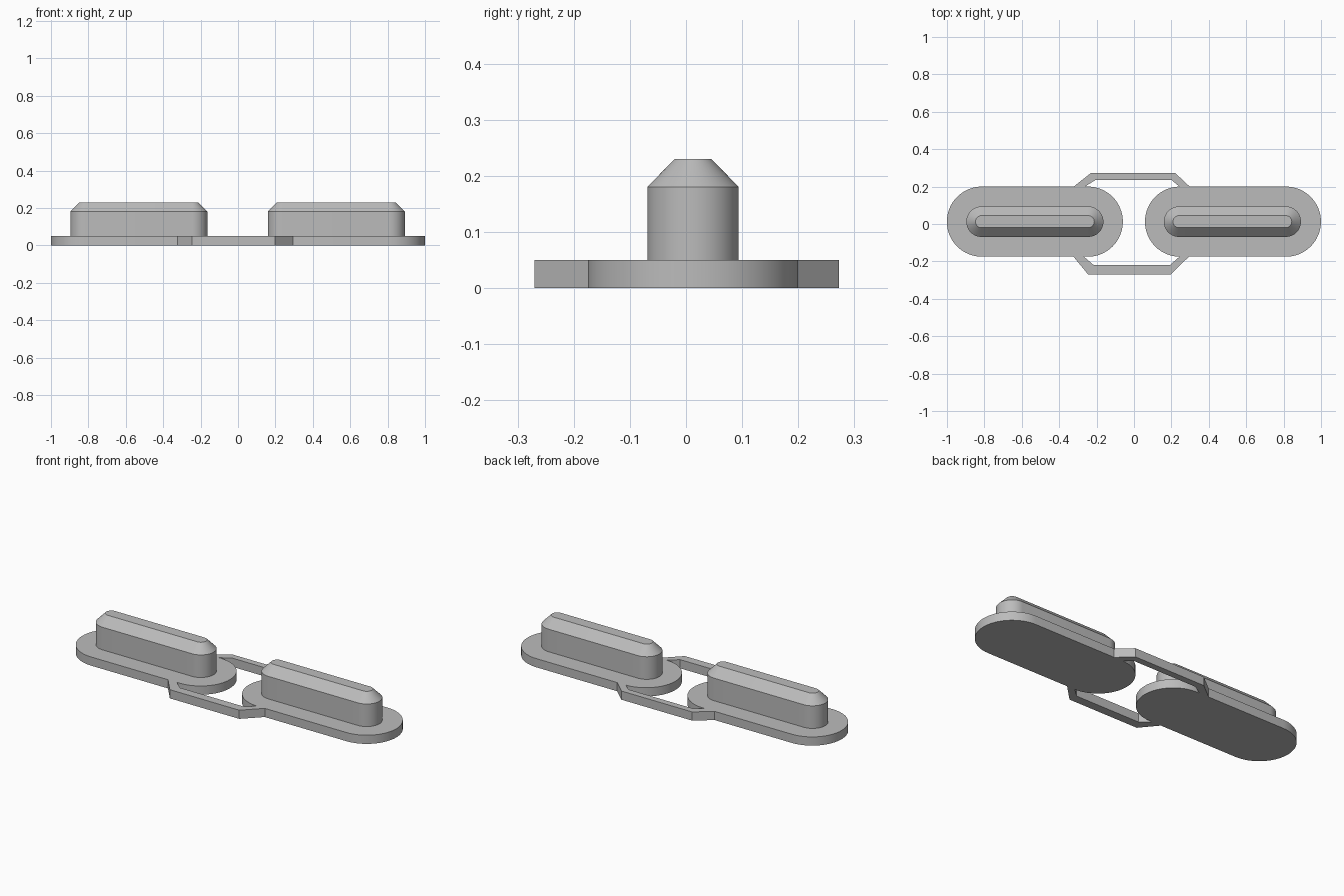
import bpy, bmesh
from math import pi, cos, sin

cube = bpy.data.objects.get("Cube")
if cube:
    bpy.data.objects.remove(cube, do_unlink=True)

grey = bpy.data.materials.new("plain grey")
grey.use_nodes = True
colour = (0.5, 0.5, 0.5, 1)
grey.diffuse_color = colour
grey.node_tree.nodes["Principled BSDF"].inputs["Base Color"].default_value = colour

MID_Y = 0.0125
THICK = 0.05
ARC_STEPS = 32


def slot_outline(x, half, r):
    """Rounded slot centred on x, with semicircular ends."""
    pts = []
    for end, start in ((half, -pi / 2), (-half, pi / 2)):
        for i in range(ARC_STEPS + 1):
            a = start + pi * i / ARC_STEPS
            pts.append((x + end + r * cos(a), MID_Y + r * sin(a)))
    return pts


def loft(name, layers):
    """Closed solid through matching outlines given as (z, points)."""
    bm = bmesh.new()
    rings = [[bm.verts.new((x, y, z)) for x, y in pts] for z, pts in layers]
    for low, high in zip(rings, rings[1:]):
        n = len(low)
        for i in range(n):
            j = (i + 1) % n
            bm.faces.new((low[i], low[j], high[j], high[i]))
    bm.faces.new(rings[0][::-1])
    bm.faces.new(rings[-1])
    bmesh.ops.recalc_face_normals(bm, faces=bm.faces)
    mesh = bpy.data.meshes.new(name)
    bm.to_mesh(mesh)
    bm.free()
    mesh.materials.append(grey)
    obj = bpy.data.objects.new(name, mesh)
    bpy.context.collection.objects.link(obj)
    bpy.ops.object.select_all(action='DESELECT')
    obj.select_set(True)
    bpy.context.view_layer.objects.active = obj
    bpy.ops.object.shade_smooth_by_angle(angle=pi / 9)


# Two flanged buttons, each a flat base with a chamfered raised key
for side, base_x, key_x in (("right", -0.53, -0.53), ("left", 0.529, 0.526)):
    flange = slot_outline(base_x, 0.283, 0.1875)
    loft(side + "_base", [(0, flange), (THICK, flange)])
    wall = slot_outline(key_x, 0.285, 0.0815)
    crest = slot_outline(key_x, 0.285, 0.0325)
    loft(side + "_key", [(THICK, wall), (0.18, wall), (0.23, crest)])

# Bent straps joining the two bases
straps = {
    "back_strap": [(-0.325, 0.198), (-0.23, 0.273), (0.22, 0.273), (0.3, 0.198),
                   (0.245, 0.198), (0.2, 0.236), (-0.205, 0.236), (-0.265, 0.198)],
    "front_strap": [(-0.325, -0.173), (-0.245, -0.27), (0.197, -0.27), (0.295, -0.173),
                    (0.245, -0.173), (0.192, -0.22), (-0.215, -0.22), (-0.27, -0.173)],
}
for name, outline in straps.items():
    loft(name, [(0, outline), (THICK, outline)])
